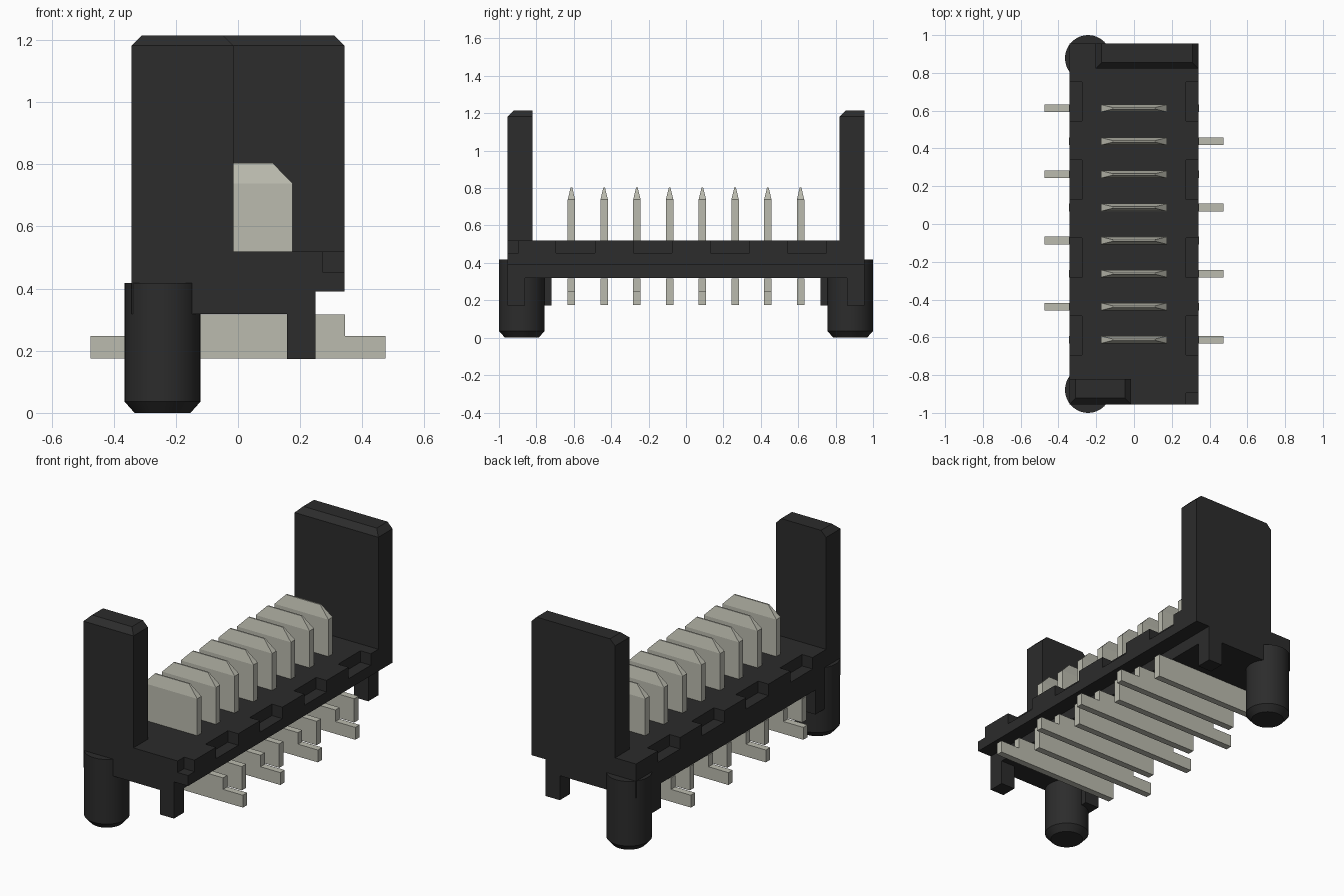
import bpy, bmesh, math

cube = bpy.data.objects.get("Cube")
if cube:
    bpy.data.objects.remove(cube, do_unlink=True)


def material(name, color):
    m = bpy.data.materials.new(name)
    m.use_nodes = True
    m.diffuse_color = (*color, 1)
    m.node_tree.nodes["Principled BSDF"].inputs["Base Color"].default_value = (*color, 1)
    return m


BLACK = material("black plastic", (0.025, 0.025, 0.025))
METAL = material("dull metal", (0.5, 0.5, 0.43))


def add_box(bm, x0, x1, y0, y1, z0, z1):
    made = bmesh.ops.create_cube(bm, size=1)["verts"]
    for v in made:
        v.co = (x1 if v.co.x > 0 else x0, y1 if v.co.y > 0 else y0,
                z1 if v.co.z > 0 else z0)
    return made


def add_prism(bm, profile, y0, y1):
    """Extrude an (x, z) outline along y."""
    face = bm.faces.new([bm.verts.new((x, y0, z)) for x, z in profile])
    out = bmesh.ops.extrude_face_region(bm, geom=[face])["geom"]
    verts = [g for g in out if isinstance(g, bmesh.types.BMVert)]
    bmesh.ops.translate(bm, verts=verts, vec=(0, y1 - y0, 0))


def finish(bm, name, mat):
    bmesh.ops.recalc_face_normals(bm, faces=bm.faces)
    mesh = bpy.data.meshes.new(name)
    bm.to_mesh(mesh)
    bm.free()
    mesh.materials.append(mat)
    ob = bpy.data.objects.new(name, mesh)
    bpy.context.collection.objects.link(ob)
    return ob


W, L, TOP, LOW = 0.342, 0.955, 0.52, 0.318

# Base with a raised ledge along its left side
bm = bmesh.new()
add_prism(bm, [(-W, LOW), (0.25, LOW), (0.25, 0.39), (W, 0.39), (W, TOP), (-W, TOP)], -L, L)
base = finish(bm, "base", BLACK)

# Notches along both upper edges and in the front corner
bm = bmesh.new()
for y in (-0.59, -0.178, 0.235, 0.648):
    for s in (-1, 1):
        xs = sorted((s * 0.274, s * 0.4))
        add_box(bm, *xs, y - 0.104, y + 0.104, 0.452, 0.6)
add_box(bm, 0.274, 0.4, -1.0, -0.895, 0.452, 0.6)
cutter = finish(bm, "notch_cutter", BLACK)
cutter.hide_render = True
mod = base.modifiers.new("notches", "BOOLEAN")
mod.operation = "DIFFERENCE"
mod.solver = "EXACT"
mod.object = cutter
bpy.context.view_layer.objects.active = base
bpy.ops.object.modifier_apply(modifier=mod.name)
bpy.data.objects.remove(cutter, do_unlink=True)


# End posts, chamfered at the top on both sides and the front
def post(name, x0, x1, y0, y1):
    bm = bmesh.new()
    c = 0.033
    add_box(bm, x0, x1, y0, y1, TOP, 1.182)
    cap = add_box(bm, x0, x1, y0, y1, 1.182, 1.215)
    for v in cap:
        if v.co.z > 1.2:
            v.co.x += c if v.co.x == min(u.co.x for u in cap) else -c
    for v in cap:
        if v.co.z > 1.2 and v.co.y < (y0 + y1) / 2:
            v.co.y += c
    # Weld the cap to the shaft and drop the hidden seam
    bmesh.ops.remove_doubles(bm, verts=bm.verts, dist=0.0001)
    seam = [f for f in bm.faces if all(abs(v.co.z - 1.182) < 0.001 for v in f.verts)]
    bmesh.ops.delete(bm, geom=seam, context="FACES_ONLY")
    finish(bm, name, BLACK)


post("front_post", -W, -0.015, -L, -0.82)
post("back_post", -0.205, W, 0.822, L)

for end, s in (("front", -1), ("back", 1)):
    # Round locating peg with a chamfered tip
    bm = bmesh.new()
    n, rings = 48, []
    for r, z in ((0.09, 0.003), (0.122, 0.036), (0.122, 0.418)):
        rings.append([bm.verts.new((-0.243 + r * math.cos(a), s * 0.878 + r * math.sin(a), z))
                      for a in (2 * math.pi * i / n for i in range(n))])
    for lo, hi in zip(rings, rings[1:]):
        for i in range(n):
            j = (i + 1) % n
            bm.faces.new((lo[i], lo[j], hi[j], hi[i]))
    bm.faces.new(rings[0])
    bm.faces.new(rings[-1])
    for v in rings[0]:
        v.co.z = 0
    peg = finish(bm, end + "_peg", BLACK)
    bpy.ops.object.select_all(action="DESELECT")
    peg.select_set(True)
    bpy.context.view_layer.objects.active = peg
    bpy.ops.object.shade_smooth_by_angle(angle=math.radians(30))

    # Small square feet
    for side, x0, x1, ya, yb in (("left", 0.157, 0.25, 0.86, L), ("right", -W, -0.25, 0.72, 0.82)):
        bm = bmesh.new()
        y0, y1 = sorted((s * ya, s * yb))
        add_box(bm, x0, x1, y0, y1, 0.173, LOW)
        finish(bm, f"{end}_{side}_foot", BLACK)

# Contacts: a sharpened blade above, a solder tail below on alternate sides
T = 0.02
for i in range(8):
    y = 0.6125 - 0.175 * i
    s = -1 if i % 2 == 0 else 1
    bm = bmesh.new()
    add_prism(bm, [(-s * 0.345, 0.175), (s * 0.475, 0.175), (s * 0.475, 0.248),
                   (s * 0.345, 0.248), (s * 0.345, 0.316), (-s * 0.345, 0.316)], y - T, y + T)
    add_box(bm, -0.176, 0.176, y - T, y + T, TOP - 0.01, 0.738)
    tip = add_box(bm, -0.176, 0.176, y - T, y + T, 0.738, 0.804)
    for v in tip:
        if v.co.z > 0.8:
            v.co.x *= 0.112 / 0.176
            v.co.y = y + (v.co.y - y) * 0.2
    finish(bm, f"contact_{i + 1}", METAL)
